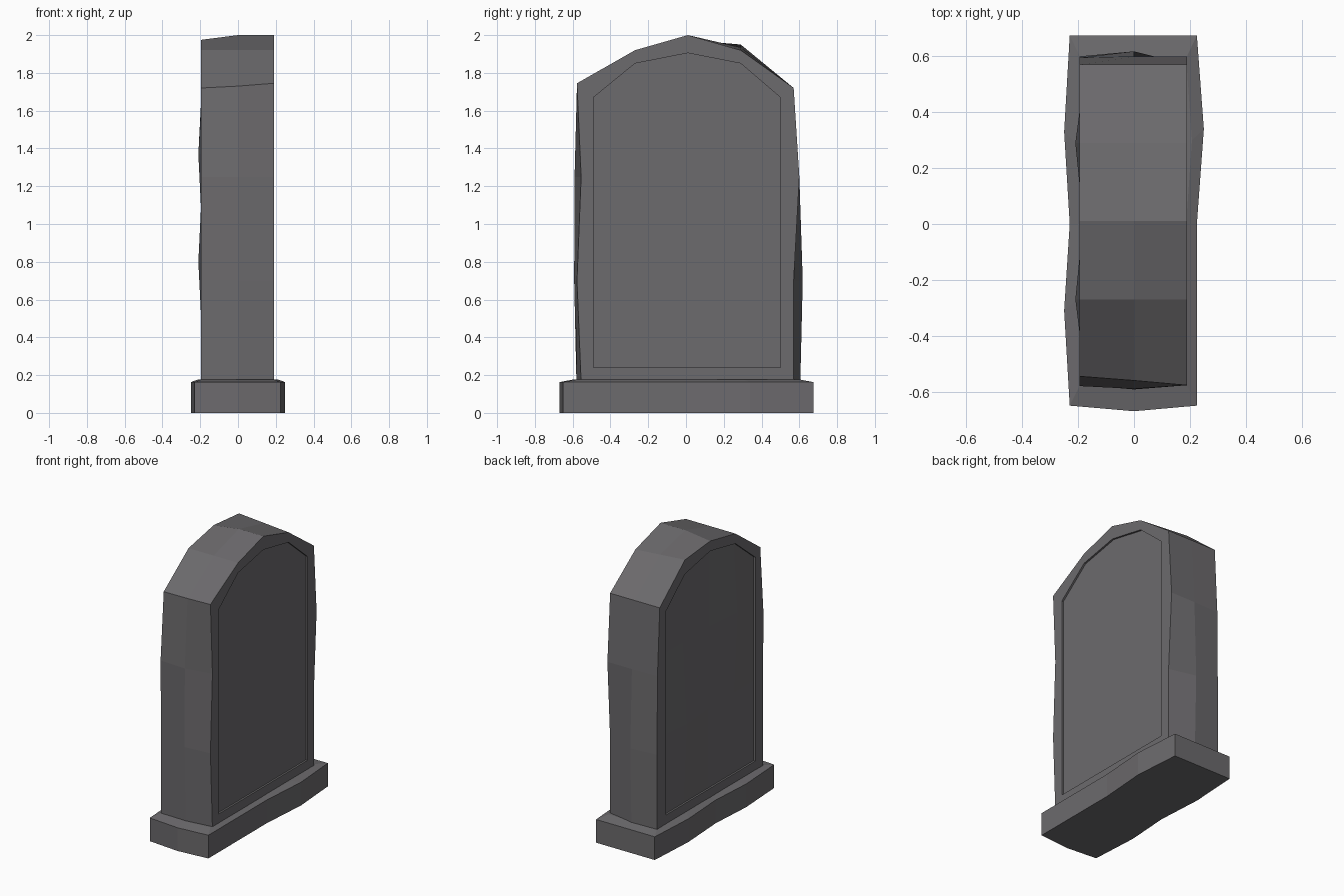
import bpy
import bmesh

cube = bpy.data.objects.get("Cube")
if cube:
    bpy.data.objects.remove(cube, do_unlink=True)

stone = bpy.data.materials.new("dark grey stone")
stone.use_nodes = True
colour = (0.15, 0.145, 0.153, 1)
stone.diffuse_color = colour
stone.node_tree.nodes["Principled BSDF"].inputs["Base Color"].default_value = colour


def finish(bm, name):
    bmesh.ops.recalc_face_normals(bm, faces=bm.faces)
    mesh = bpy.data.meshes.new(name)
    bm.to_mesh(mesh)
    bm.free()
    mesh.materials.append(stone)
    obj = bpy.data.objects.new(name, mesh)
    bpy.context.collection.objects.link(obj)
    return obj


def ring(bm, points):
    return [bm.verts.new(p) for p in points]


def bridge(bm, a, b):
    for i in range(len(a)):
        j = (i + 1) % len(a)
        bm.faces.new((a[i], a[j], b[j], b[i]))


# Plinth: wavy outline, straight sides, shallow sloping top
left_edge = [(-0.23, -0.65), (-0.25, -0.31), (-0.23, 0), (-0.25, 0.33), (-0.23, 0.675)]
right_edge = [(0.225, 0.675), (0.25, 0.34), (0.225, 0), (0.225, -0.31), (0.225, -0.65)]
outline = left_edge + right_edge + [(0, -0.67)]
bm = bmesh.new()
bottom = ring(bm, [(x, y, 0) for x, y in outline])
edge = ring(bm, [(x, y, 0.163) for x, y in outline])
top = ring(bm, [(x * 0.83, y * 0.88, 0.178) for x, y in outline])
bridge(bm, bottom, edge)
bridge(bm, edge, top)
bm.faces.new(bottom)
bm.faces.new(top)
finish(bm, "plinth")

# Slab: three uneven outlines across the thickness
columns = [-0.27, 0.01, 0.29]
rows = [0.16, 0.7, 1.25]


def slab_section(x, front, back, shoulder, crown):
    """Closed outline: up the front, over the crown, down the back, along the foot."""
    pts = list(zip(front, rows + [shoulder]))
    pts += list(zip(columns, crown))
    pts += list(zip(back, rows + [1.72]))[::-1]
    pts += [(y, rows[0]) for y in reversed(columns)]
    return [(x, y, z) for y, z in pts]


sections = [
    slab_section(-0.195, [-0.575, -0.575, -0.58, -0.545], [0.6, 0.6, 0.595, 0.57],
                 1.72, [1.92, 1.975, 1.95]),
    slab_section(0, [-0.58, -0.592, -0.59, -0.56], [0.605, 0.618, 0.6, 0.57],
                 1.73, [1.92, 2, 1.935]),
    slab_section(0.19, [-0.555, -0.577, -0.555, -0.577], [0.57, 0.57, 0.6, 0.57],
                 1.745, [1.92, 2, 1.92]),
]

bm = bmesh.new()
rings = [ring(bm, s) for s in sections]
bridge(bm, rings[0], rings[1])
bridge(bm, rings[1], rings[2])

# Recessed panels on both broad faces, with two worn bulges on one of them
panel_y = [-0.49] + columns + [0.5]
panel_top = [1.67, 1.85, 1.905, 1.85, 1.67]
panel_z = [[z] * 5 for z in (0.24, 0.8, 1.37)] + [panel_top]
border = [(r, 0) for r in range(4)] + [(3, c) for c in (1, 2, 3)]
border += [(r, 4) for r in (3, 2, 1, 0)] + [(0, c) for c in (3, 2, 1)]

for outer, x, depth, bulges in ((rings[0], -0.195, 0.013, [(2, 1), (1, 3)]),
                                (rings[2], 0.19, -0.013, [])):
    rim = ring(bm, [(x, panel_y[c], panel_z[r][c]) for r, c in border])
    bridge(bm, outer, rim)
    grid = {}
    for r in range(4):
        for c in range(5):
            px = x - depth * 1.15 if (r, c) in bulges else x + depth
            grid[r, c] = bm.verts.new((px, panel_y[c], panel_z[r][c]))
    bridge(bm, rim, [grid[k] for k in border])
    for r in range(3):
        for c in range(4):
            bm.faces.new((grid[r, c], grid[r, c + 1], grid[r + 1, c + 1], grid[r + 1, c]))
finish(bm, "headstone_slab")
